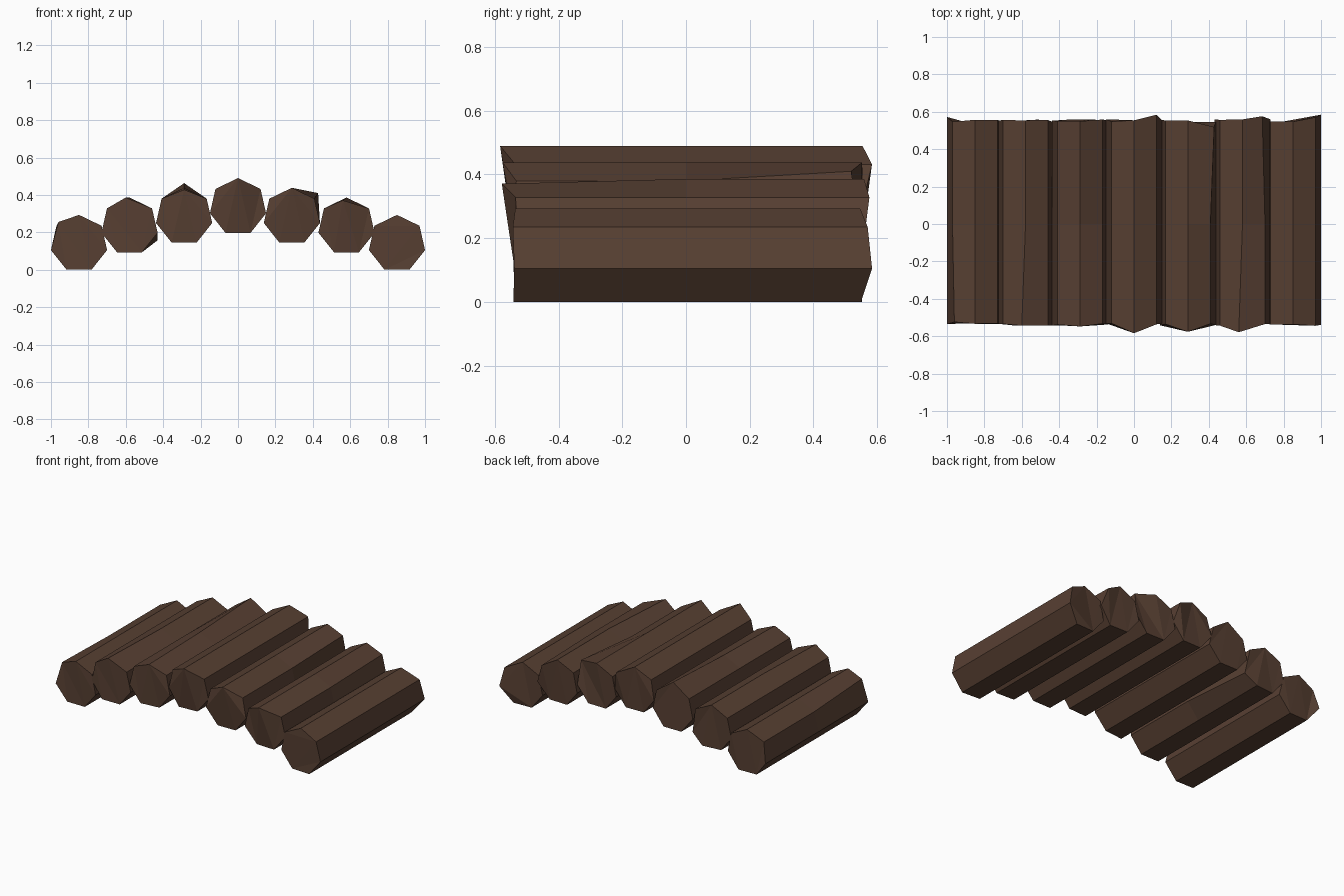
import bpy, bmesh, random
from math import sin, cos, pi
from mathutils import Vector

if "Cube" in bpy.data.objects:
    bpy.data.objects.remove(bpy.data.objects["Cube"])

SIDES, R = 7, 0.154
FRONT, MID, BACK = range(3)
RING_Y = (-0.53, 0.0, 0.545)
random.seed(4)

bark = bpy.data.materials.new("dark_bark")
bark.diffuse_color = (0.095, 0.05, 0.032, 1)
bark.use_nodes = True
bark.node_tree.nodes["Principled BSDF"].inputs["Base Color"].default_value = bark.diffuse_color


def log(name, cx, cz, chips):
    """Seven-sided log along y with slightly ragged ends.
    Corner 0 is the top, counting clockwise seen from the front."""
    bm = bmesh.new()
    rings = []
    for r, y in enumerate(RING_Y):
        ring = []
        for k in range(SIDES):
            a = 2 * pi * k / SIDES
            p = Vector((cx + R * sin(a), y, cz + R * cos(a)))
            if r != MID:
                p.y += random.uniform(0, 0.015) * (r - MID)
            ring.append(bm.verts.new(p + Vector(chips.get((r, k), (0, 0, 0)))))
        rings.append(ring)
    for a, b in zip(rings, rings[1:]):
        for k in range(SIDES):
            n = (k + 1) % SIDES
            bm.faces.new((a[k], a[n], b[n], b[k]))
    caps = [bm.faces.new(rings[FRONT]), bm.faces.new(rings[BACK])]
    bmesh.ops.triangulate(bm, faces=caps)
    bmesh.ops.recalc_face_normals(bm, faces=bm.faces)
    mesh = bpy.data.meshes.new(name)
    bm.to_mesh(mesh)
    bm.free()
    mesh.materials.append(bark)
    bpy.context.collection.objects.link(bpy.data.objects.new(name, mesh))


# Chipped end corners of each log, left to right
chips = [
    {(FRONT, 6): (0.01, 0.02, 0.02), (BACK, 5): (0, 0.025, 0)},
    {(FRONT, 0): (-0.02, -0.01, 0), (BACK, 2): (0, -0.015, -0.04)},
    {(FRONT, 0): (0, -0.01, -0.01), (BACK, 0): (0, 0, 0.025)},
    {(FRONT, 0): (0, -0.045, 0), (BACK, 1): (0, 0.035, 0)},
    {(FRONT, 0): (0, -0.04, 0), (BACK, 1): (0.02, -0.04, 0.03)},
    {(FRONT, 0): (-0.02, -0.045, -0.015), (BACK, 1): (-0.015, 0.02, 0)},
    {(BACK, 1): (0, 0.02, 0), (BACK, 2): (0, 0.025, 0)},
]
# Arched row, highest in the middle
spacing = (0, 0.288, 0.58, 0.85)
height = (0.336, 0.284, 0.232, 0.139)
for i, chip in enumerate(chips):
    side = i - 3
    x = spacing[abs(side)] * (1 if side > 0 else -1)
    log(f"log_{i + 1}", x, height[abs(side)], chip)
